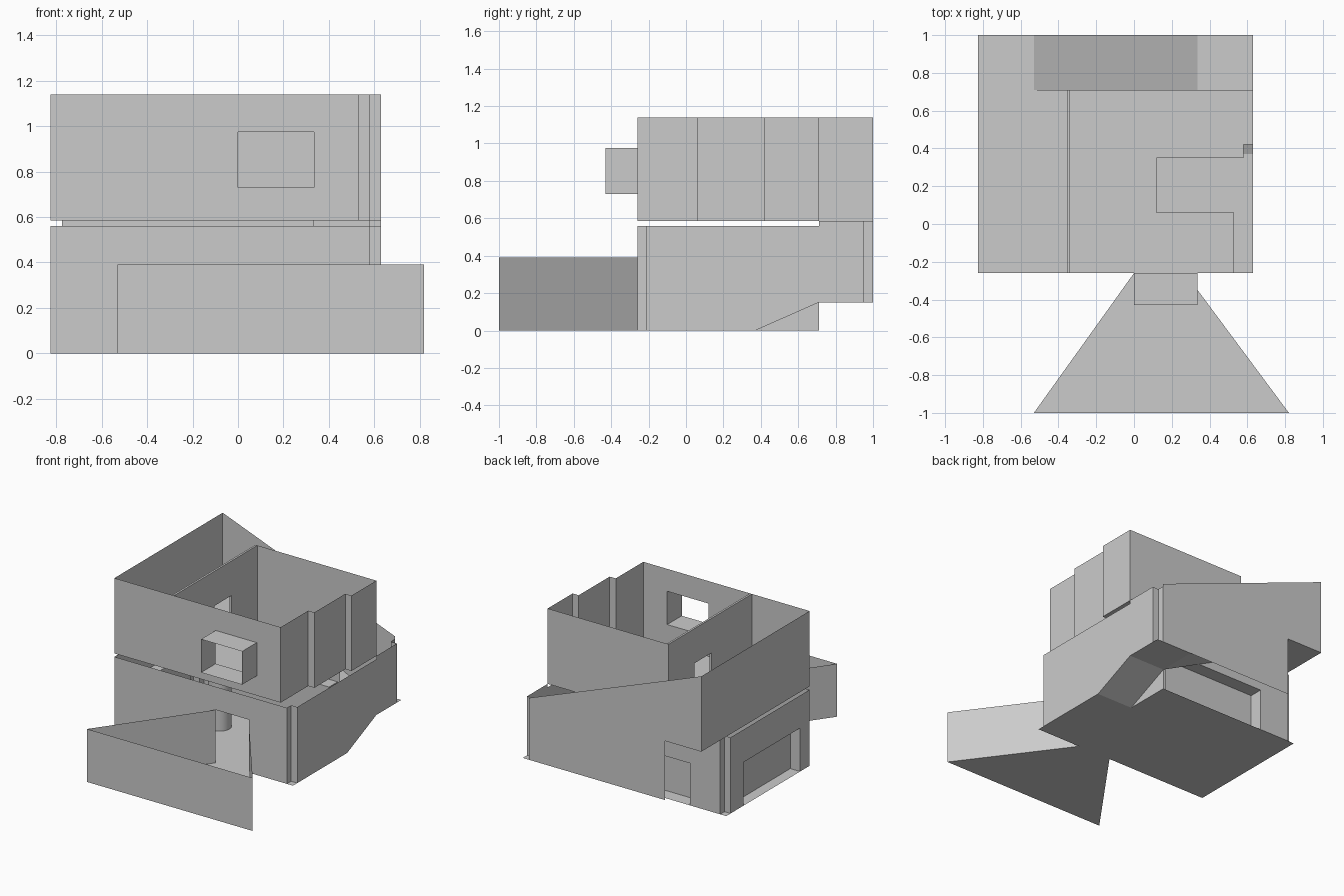
import bpy
from mathutils import Vector

cube = bpy.data.objects.get("Cube")
if cube:
    bpy.data.objects.remove(cube, do_unlink=True)

grey = bpy.data.materials.new("plain_grey")
grey.use_nodes = True
COLOUR = (0.6, 0.6, 0.6, 1)
grey.diffuse_color = COLOUR
grey.node_tree.nodes["Principled BSDF"].inputs["Base Color"].default_value = COLOUR

# Main plan lines and levels
W, E, S, N = -0.825, 0.63, -0.26, 1.0
MID = 0.71            # wall between the rooms and the stair bay
NOTCH = 0.05
LOW_TOP, UP, TOP, LANDING = 0.56, 0.585, 1.14, 0.15
STAIR_W, STAIR_E, RAMP_Y = -0.53, 0.335, 0.37


def sheet(name, polys):
    """Object made of flat polygons, each a list of points."""
    verts, faces = [], []
    for poly in polys:
        faces.append(range(len(verts), len(verts) + len(poly)))
        verts += [tuple(p) for p in poly]
    mesh = bpy.data.meshes.new(name)
    mesh.from_pydata(verts, [], [list(f) for f in faces])
    mesh.materials.append(grey)
    obj = bpy.data.objects.new(name, mesh)
    bpy.context.collection.objects.link(obj)
    return obj


def floor(name, rects, z):
    return sheet(name, [[(x0, y0, z), (x1, y0, z), (x1, y1, z), (x0, y1, z)]
                        for x0, x1, y0, y1 in rects])


def walls(name, path, z0, z1):
    """Thin upright walls following a plan path."""
    return sheet(name, [[(*a, z0), (*b, z0), (*b, z1), (*a, z1)]
                        for a, b in zip(path, path[1:])])


def holed_wall(name, a, b, z0, z1, hole, reveal=None, closed=False):
    """Wall from a to b with an opening (start, end, bottom, top) and optional reveal."""
    a, b = Vector(a), Vector(b)
    along = (b - a).normalized()
    length = (b - a).length
    s0, s1, h0, h1 = hole

    def at(s, z, depth=0):
        p = a + along * s
        if reveal:
            p = p + Vector(reveal) * depth
        return (p.x, p.y, z)

    polys = []
    for u0, u1, v0, v1 in ((0, s0, z0, z1), (s1, length, z0, z1),
                           (s0, s1, z0, h0), (s0, s1, h1, z1)):
        if u1 - u0 > 1e-4 and v1 - v0 > 1e-4:
            polys.append([at(u0, v0), at(u1, v0), at(u1, v1), at(u0, v1)])
    if reveal:
        ring = [(s0, h0), (s1, h0), (s1, h1), (s0, h1)]
        for p, q in zip(ring, ring[1:] + ring[:1]):
            polys.append([at(*p), at(*q), at(*q, 1), at(*p, 1)])
        if closed:
            polys.append([at(*p, 1) for p in ring])
    return sheet(name, polys)


# Ground floor slab, entry ramp and stair landing
floor("ground_floor", [(W, STAIR_E, S, MID), (STAIR_E, E, S, RAMP_Y)], 0)
sheet("entry_ramp", [
    [(STAIR_E, RAMP_Y, 0), (E, RAMP_Y, 0), (E, MID, LANDING), (STAIR_E, MID, LANDING)],
    [(STAIR_E, RAMP_Y, 0), (STAIR_E, MID, 0), (STAIR_E, MID, LANDING)]])
floor("stair_landing", [(STAIR_E, E, MID, N)], LANDING)
sheet("stair_flight", [[(STAIR_W, MID, UP), (STAIR_E, MID, LANDING),
                        (STAIR_E, N, LANDING), (STAIR_W, N, UP)]])

# Ground floor walls
holed_wall("front_lower_wall", (W, S), (E - NOTCH, S), 0, LOW_TOP,
           (0.0 - W, 0.27 - W, 0, 0.39))
walls("front_corner_notch", [(E - NOTCH, S), (E - NOTCH, S + NOTCH), (E, S + NOTCH)],
      0, LOW_TOP)
y0, y1 = S + NOTCH, N - NOTCH
sheet("east_lower_wall", [[(E, y0, 0), (E, RAMP_Y, 0), (E, MID, LANDING),
                           (E, y1, LANDING), (E, y1, UP), (E, MID, UP),
                           (E, MID, LOW_TOP), (E, y0, LOW_TOP)]])
walls("back_corner_notch", [(E, y1), (E - NOTCH, y1), (E - NOTCH, N)], LANDING, UP)
holed_wall("west_lower_wall", (W, S), (W, MID - NOTCH), 0, LOW_TOP,
           (0.11, 0.77, 0, 0.32), (0.08, 0), True)
walls("west_corner_notch", [(W, MID - NOTCH), (W + NOTCH, MID - NOTCH), (W + NOTCH, MID)],
      0, LOW_TOP)
x0 = W + NOTCH
holed_wall("back_lower_wall", (x0, MID), (STAIR_E, MID), 0, UP,
           (STAIR_W - x0, STAIR_E - x0 - 0.02, 0, 0.31), (0, -0.1), True)

# Stair bay back wall with sloping parapet
sheet("back_sloping_wall", [
    [(W, N, UP), (STAIR_W, N, UP), (STAIR_W, N, LANDING), (E - NOTCH, N, LANDING),
     (E - NOTCH, N, UP + 0.02), (W, N, TOP)]])

# Upper floor with an open well and stepped east edge
floor("upper_floor", [(W, 0.12, S, MID), (0.12, 0.53, S, 0.06),
                      (0.12, 0.58, 0.35, 0.42), (0.12, E, 0.42, MID),
                      (W, STAIR_W, MID, N)], UP)

# Upper walls
holed_wall("front_upper_wall", (W, S), (0.53, S), UP, TOP,
           (0.0 - W, 0.335 - W, 0.73, 0.975), (0, -0.17))
walls("east_stepped_wall", [(0.53, S), (0.53, 0.06), (0.58, 0.06), (0.58, 0.42),
                            (E, 0.42), (E, MID), (-0.34, MID)], UP, TOP)
walls("west_upper_wall", [(W, S), (W, N)], UP, TOP)

# Inner partition with a doorway
partition = holed_wall("partition", (-0.34, S), (-0.34, MID), UP, TOP,
                       (0.47, 0.67, UP, 0.885))
solid = partition.modifiers.new("thickness", 'SOLIDIFY')
solid.thickness = 0.015

# Flared entrance court
court = [(0.27, S), (0.82, -1), (-0.53, -1), (0.0, S)]
walls("court_walls", court, 0, 0.39)
sheet("court_floor", [[(x, y, 0) for x, y in court]])

# Round column inside the ground floor
bpy.ops.mesh.primitive_cylinder_add(vertices=24, radius=0.08, depth=0.5,
                                    location=(-0.31, 0.23, 0.25))
column = bpy.context.object
column.name = "round_column"
column.data.materials.append(grey)
bpy.ops.object.shade_smooth_by_angle()
